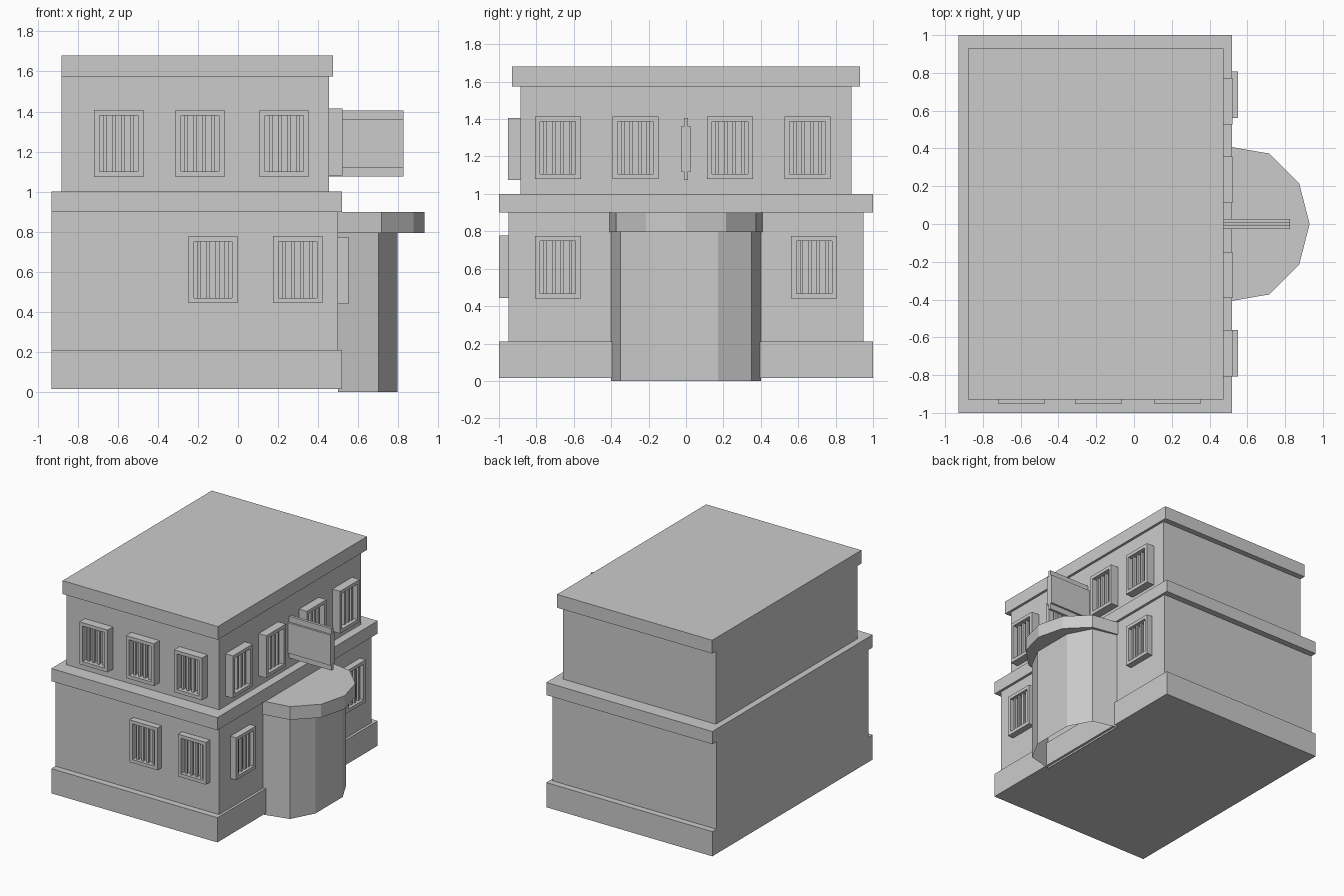
import bpy, bmesh
from mathutils import Matrix, Vector
from math import pi

if "Cube" in bpy.data.objects:
    bpy.data.objects.remove(bpy.data.objects["Cube"])


def add_box(bm, x0, x1, y0, y1, z0, z1):
    m = (Matrix.Translation(((x0 + x1) / 2, (y0 + y1) / 2, (z0 + z1) / 2))
         @ Matrix.Diagonal((x1 - x0, y1 - y0, z1 - z0, 1)))
    bmesh.ops.create_cube(bm, size=1, matrix=m)


def finish(name, bm):
    bmesh.ops.recalc_face_normals(bm, faces=bm.faces)
    mesh = bpy.data.meshes.new(name)
    bm.to_mesh(mesh)
    bm.free()
    obj = bpy.data.objects.new(name, mesh)
    bpy.context.collection.objects.link(obj)
    return obj


def boxes(name, *dims):
    bm = bmesh.new()
    for d in dims:
        add_box(bm, *d)
    return finish(name, bm)


def prism(name, half, z0, z1, bottom=True):
    # half outline on the -y side, mirrored to +y
    pts = half + [(x, -y) for x, y in reversed(half) if y]
    bm = bmesh.new()
    face = bm.faces.new([bm.verts.new((x, y, z0)) for x, y in pts])
    ext = bmesh.ops.extrude_face_region(bm, geom=[face], use_keep_orig=True)
    top = [v for v in ext["geom"] if isinstance(v, bmesh.types.BMVert)]
    bmesh.ops.translate(bm, verts=top, vec=(0, 0, z1 - z0))
    if not bottom:
        bmesh.ops.delete(bm, geom=[face], context='FACES_ONLY')
    return finish(name, bm)


def window(name, loc, depth, turn=0):
    # framed opening with four vertical bars, built facing -y
    w, h, t = 0.1225, 0.167, 0.027
    bm = bmesh.new()
    for s in (-1, 1):
        a, b = sorted((s * w, s * (w - t)))
        add_box(bm, a, b, -depth, 0.01, -h, h)
        a, b = sorted((s * h, s * (h - t)))
        add_box(bm, t - w, w - t, -depth, 0.01, a, b)
    for i in range(4):
        x = (i - 1.5) * 0.045
        add_box(bm, x - 0.009, x + 0.009, -depth * 0.6, -depth * 0.25, t - h, h - t)
    obj = finish(name, bm)
    obj.data.transform(Matrix.Translation(loc) @ Matrix.Rotation(turn, 4, 'Z'))


# Stacked building volumes, flush along the -x side
boxes("plinth", (-0.93, 0.52, -1, 1, 0.015, 0.21))
boxes("lower_storey", (-0.93, 0.50, -0.95, 0.95, 0.21, 0.90))
boxes("floor_band", (-0.93, 0.52, -1, 1, 0.90, 1.0))
boxes("upper_storey", (-0.88, 0.455, -0.885, 0.885, 1.0, 1.575))
boxes("roof_slab", (-0.88, 0.475, -0.93, 0.93, 1.575, 1.68))

# Front windows
for i, x in enumerate((-0.595, -0.19, 0.23)):
    window(f"front_upper_window_{i}", (x, -0.885, 1.24), 0.067)
for i, x in enumerate((-0.125, 0.298)):
    window(f"front_lower_window_{i}", (x, -0.95, 0.611), 0.05)

# Right side windows
for i, y in enumerate((-0.685, -0.27, 0.235, 0.65)):
    window(f"side_upper_window_{i}", (0.455, y, 1.247), 0.067, pi / 2)
for i, y in enumerate((-0.685, 0.685)):
    window(f"side_lower_window_{i}", (0.50, y, 0.608), 0.05, pi / 2)

# Entrance bay, open underneath, with faceted canopy
prism("entrance_bay", [(0.50, -0.40), (0.70, -0.35), (0.795, -0.17)], 0, 0.80, False)
prism("entrance_canopy", [(0.50, -0.41), (0.715, -0.373), (0.875, -0.213), (0.93, 0)],
      0.795, 0.90)

# Projecting blade sign: thick centre panel with thin rims
boxes("hanging_sign",
      (0.45, 0.825, -0.026, 0.026, 1.12, 1.36),
      (0.45, 0.825, -0.011, 0.011, 1.075, 1.12),
      (0.45, 0.825, -0.011, 0.011, 1.36, 1.405))
